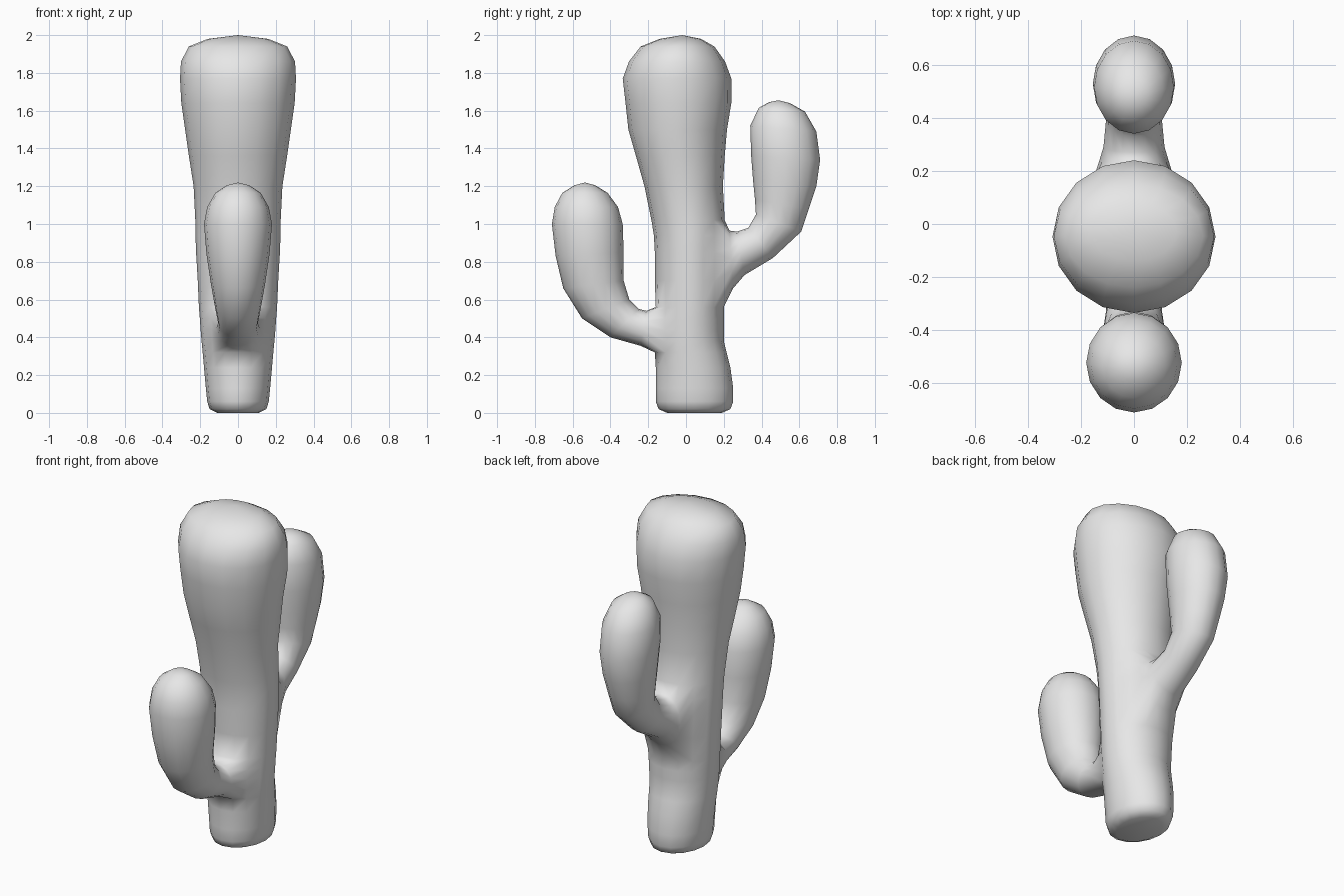
import bpy
import bmesh
from math import atan2, cos, pi, sin, tau

SIDES = 16

cube = bpy.data.objects.get("Cube")
if cube:
    bpy.data.objects.remove(cube, do_unlink=True)


def make_ring(bm, low, high, half_width):
    """Elliptical loop spanning x and the line between two (y, z) points."""
    verts = []
    for i in range(SIDES):
        angle = tau * i / SIDES
        t = (1 + sin(angle)) / 2
        y, z = (a + (b - a) * t for a, b in zip(low, high))
        verts.append(bm.verts.new((half_width * cos(angle), y, z)))
    return verts


def join_rings(bm, first, second):
    faces = []
    for i in range(SIDES):
        j = (i + 1) % SIDES
        faces.append(bm.faces.new((first[i], first[j], second[j], second[i])))
    return faces


def close_ring(bm, ring, y, z):
    tip = bm.verts.new((0, y, z))
    for i in range(SIDES):
        bm.faces.new((ring[i], ring[(i + 1) % SIDES], tip))


def add_arm(bm, rows, first_row, first_column, sections, tip):
    """Open a four by four patch in the trunk and grow an arm out of it."""
    patch = [rows[r][c] for r in range(first_row, first_row + 4)
             for c in range(first_column, first_column + 4)]
    middle_z = trunk_sections[first_row + 2][0]
    bmesh.ops.delete(bm, geom=patch, context="FACES")
    rim = {v for e in bm.edges if e.is_boundary for v in e.verts}
    ring = sorted(rim, key=lambda v: (atan2(v.co.z - middle_z, v.co.x) + 0.1) % tau)
    for outer, inner, half_width in sections:
        next_ring = make_ring(bm, outer, inner, half_width)
        join_rings(bm, ring, next_ring)
        ring = next_ring
    close_ring(bm, ring, *tip)


# Trunk: height, front y, back y, half width
trunk_sections = [
    (0, -.10, .19, .11), (.02, -.145, .235, .15), (.06, -.16, .25, .163),
    (.13, -.16, .25, .17), (.24, -.16, .235, .18),
    (.32, -.165, .215, .187), (.38, -.165, .2, .193), (.44, -.165, .2, .198),
    (.5, -.165, .2, .202), (.56, -.16, .2, .207),
    (.7, -.165, .205, .213), (.85, -.165, .205, .222), (.94, -.17, .205, .225),
    (1.02, -.183, .205, .226), (1.2, -.22, .195, .235), (1.36, -.265, .205, .26),
    (1.5, -.305, .217, .28), (1.64, -.32, .24, .3), (1.77, -.335, .24, .307),
    (1.86, -.302, .207, .302), (1.94, -.24, .15, .26), (1.98, -.14, .08, .16),
]

# Arms: outer (y, z), inner (y, z), half width
front_arm = [
    ((-.24, .355), (-.21, .54), .115), ((-.4, .4), (-.25, .55), .105),
    ((-.55, .5), (-.3, .6), .12), ((-.65, .66), (-.33, .7), .143),
    ((-.69, .83), (-.33, .85), .167), ((-.71, 1), (-.335, 1), .18),
    ((-.695, 1.09), (-.36, 1.09), .163), ((-.655, 1.165), (-.415, 1.165), .12),
    ((-.59, 1.205), (-.48, 1.205), .06),
]
back_arm = [
    ((.25, .66), (.23, .965), .13), ((.31, .73), (.27, .96), .115),
    ((.46, .82), (.33, .98), .105), ((.61, .96), (.37, 1.05), .11),
    ((.65, 1.08), (.365, 1.13), .125), ((.69, 1.2), (.355, 1.23), .14),
    ((.71, 1.34), (.345, 1.36), .155), ((.69, 1.49), (.34, 1.52), .15),
    ((.63, 1.595), (.385, 1.615), .11), ((.55, 1.64), (.44, 1.645), .055),
]

bm = bmesh.new()
rings = [make_ring(bm, (front, z), (back, z), w) for z, front, back, w in trunk_sections]
rows = [join_rings(bm, a, b) for a, b in zip(rings, rings[1:])]
close_ring(bm, rings[0], .045, 0)
close_ring(bm, rings[-1], -.02, 2)

add_arm(bm, rows, 5, 10, front_arm, (-.535, 1.22))
add_arm(bm, rows, 9, 2, back_arm, (.49, 1.655))
bmesh.ops.recalc_face_normals(bm, faces=bm.faces[:])

mesh = bpy.data.meshes.new("cactus")
bm.to_mesh(mesh)
bm.free()

# Plain grey surface
grey = bpy.data.materials.new("light_grey")
grey.use_nodes = True
grey.diffuse_color = (.8, .8, .8, 1)
grey.node_tree.nodes["Principled BSDF"].inputs["Base Color"].default_value = (.8, .8, .8, 1)
mesh.materials.append(grey)

cactus = bpy.data.objects.new("cactus", mesh)
bpy.context.collection.objects.link(cactus)
bpy.context.view_layer.objects.active = cactus
cactus.select_set(True)
bpy.ops.object.shade_smooth_by_angle(angle=pi / 2)
